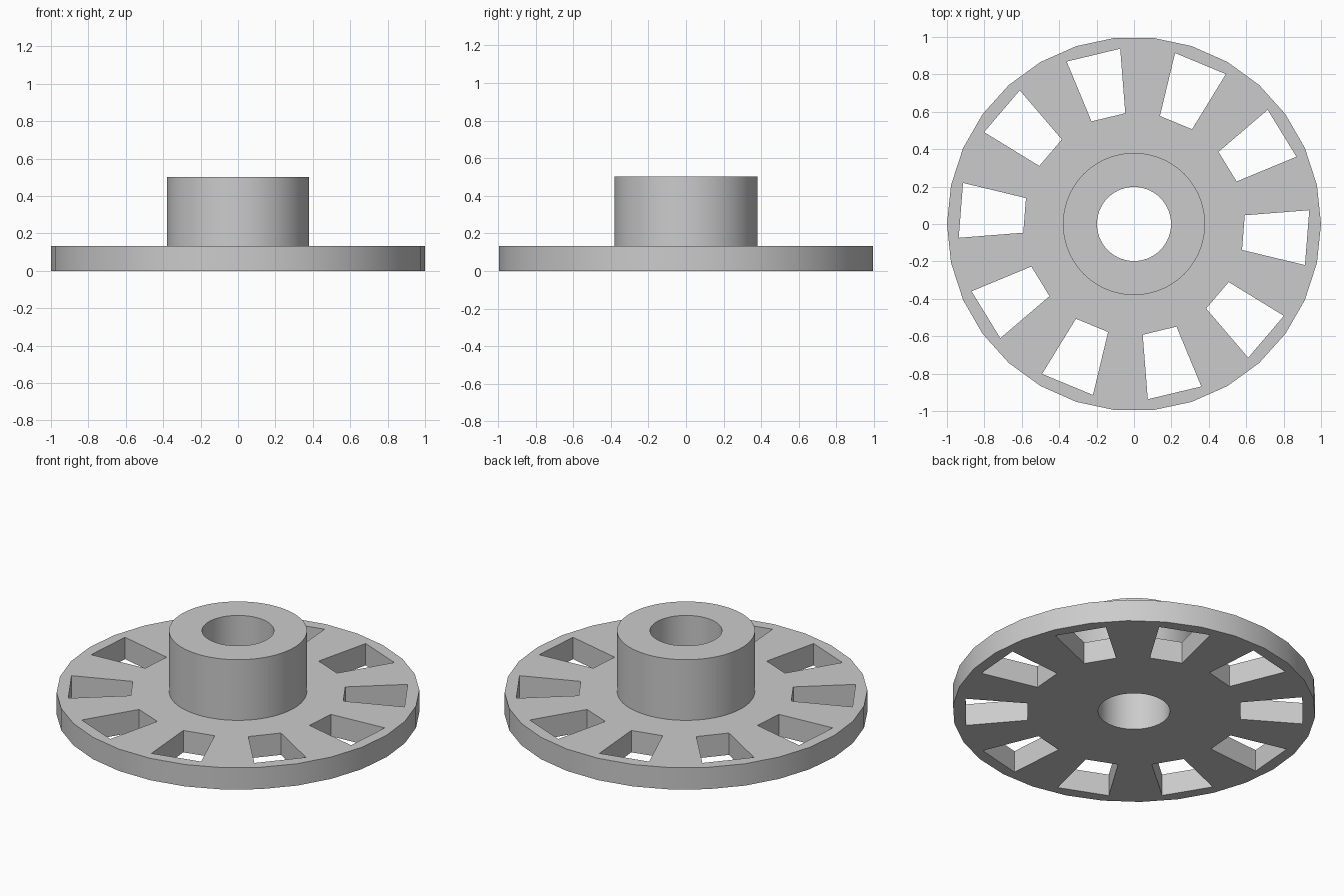
import bpy, bmesh
from math import cos, sin, radians

RIM_R, HUB_R, BORE_R = 1.0, 0.38, 0.198
FLANGE_Z, HUB_Z = 0.133, 0.502
SLOTS, SLOT_IN, SLOT_OUT = 10, 0.594, 0.94
SLOT_HALF, SLOT_TURN = 9.0, -4.5

cube = bpy.data.objects.get("Cube")
if cube:
    bpy.data.objects.remove(cube, do_unlink=True)

grey = bpy.data.materials.new("plain grey")
grey.use_nodes = True
colour = (0.6, 0.6, 0.6, 1)
grey.diffuse_color = colour
grey.node_tree.nodes["Principled BSDF"].inputs["Base Color"].default_value = colour

bm = bmesh.new()


def polar(r, degrees):
    return r * cos(radians(degrees)), r * sin(radians(degrees))


def circle(r, sides):
    return [polar(r, 360 * i / sides) for i in range(sides)]


def loop(points, z):
    """Closed outline of vertices and edges at height z."""
    verts = [bm.verts.new((x, y, z)) for x, y in points]
    for a, b in zip(verts, verts[1:] + verts[:1]):
        bm.edges.new((a, b))
    return verts


def wall(low, high):
    """Upright quads joining two matching outlines."""
    n = len(low)
    for i in range(n):
        j = (i + 1) % n
        bm.faces.new((low[i], low[j], high[j], high[i]))


def cap(loops, up):
    """Flat face between an outer outline and its holes."""
    edges = [bm.edges.get((a, b)) for vs in loops
             for a, b in zip(vs, vs[1:] + vs[:1])]
    bmesh.ops.triangle_fill(bm, use_beauty=True, use_dissolve=False,
                            edges=edges, normal=(0, 0, up))


# Flange outline and the ring of tapered slots
outlines = [circle(RIM_R, 30)]
for i in range(SLOTS):
    mid = 360 * i / SLOTS + SLOT_TURN
    lo, hi = mid - SLOT_HALF, mid + SLOT_HALF
    outlines.append([polar(SLOT_IN, lo), polar(SLOT_OUT, lo),
                     polar(SLOT_OUT, hi), polar(SLOT_IN, hi)])
bottom = [loop(p, 0) for p in outlines]
top = [loop(p, FLANGE_Z) for p in outlines]

# Hub and through bore
hub, bore = circle(HUB_R, 72), circle(BORE_R, 72)
hub_base, hub_top = loop(hub, FLANGE_Z), loop(hub, HUB_Z)
bore_base, bore_top = loop(bore, 0), loop(bore, HUB_Z)

# Flat faces, then upright walls
cap(bottom + [bore_base], -1)
cap(top + [hub_base], 1)
cap([hub_top, bore_top], 1)
for low, high in zip(bottom + [hub_base, bore_base], top + [hub_top, bore_top]):
    wall(low, high)

bmesh.ops.recalc_face_normals(bm, faces=bm.faces[:])
mesh = bpy.data.meshes.new("slotted_hub_disc")
bm.to_mesh(mesh)
bm.free()
mesh.materials.append(grey)
disc = bpy.data.objects.new("slotted_hub_disc", mesh)
bpy.context.collection.objects.link(disc)

# Smooth round walls with crisp rims
bpy.ops.object.select_all(action="DESELECT")
disc.select_set(True)
bpy.context.view_layer.objects.active = disc
bpy.ops.object.shade_smooth_by_angle(angle=radians(30))
